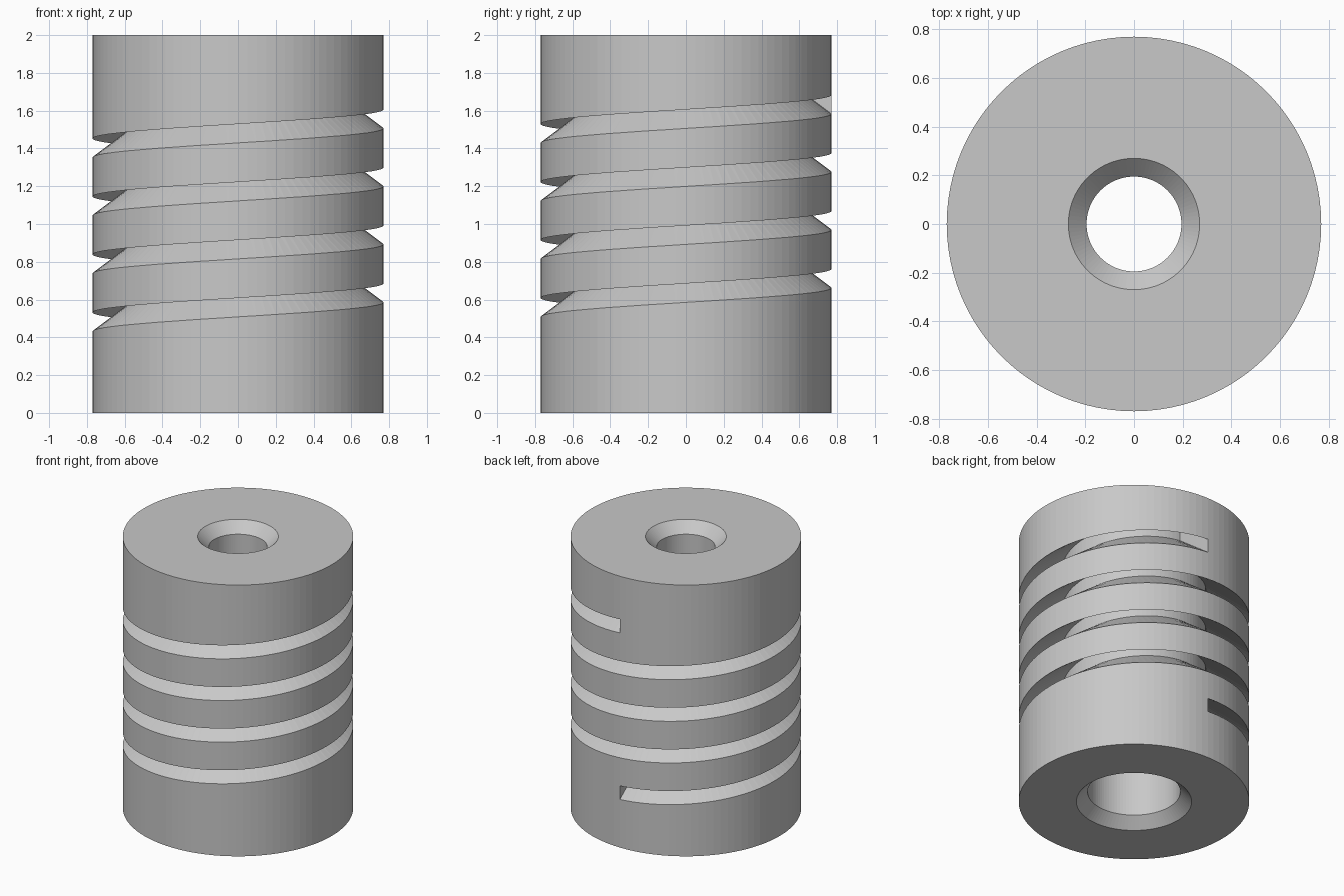
import bpy
import bmesh
import math

SIDES = 96          # facets around the axis
TURNS = 4           # turns of the helical slot
PITCH = 0.307
START_Z = 0.355     # lower lip of the slot where it begins
WIDTH = 0.10        # slot height
SLOPE = 0.75        # rise of the slot per unit of depth
RADIUS, CORE, CUT = 0.77, 0.48, 0.87

cube = bpy.data.objects.get("Cube")
if cube:
    bpy.data.objects.remove(cube, do_unlink=True)

metal = bpy.data.materials.new("grey_metal")
metal.use_nodes = True
colour = (0.58, 0.58, 0.58, 1)
metal.diffuse_color = colour
metal.node_tree.nodes["Principled BSDF"].inputs["Base Color"].default_value = colour


def sweep(name, profile, steps, closed, rise=0.0):
    """Turn a closed (radius, z) profile about the z axis from the back."""
    bm = bmesh.new()
    rings = []
    for i in range(steps if closed else steps + 1):
        a = math.pi / 2 + 2 * math.pi * i / SIDES
        rings.append([bm.verts.new((r * math.cos(a), r * math.sin(a), z + rise * i / SIDES))
                      for r, z in profile])
    n = len(profile)
    for i in range(steps):
        a, b = rings[i], rings[(i + 1) % len(rings)]
        for j in range(n):
            k = (j + 1) % n
            bm.faces.new((a[j], b[j], b[k], a[k]))
    if not closed:
        bm.faces.new(rings[0])
        bm.faces.new(rings[-1])
        bmesh.ops.triangulate(bm, faces=bm.faces[:])
    bmesh.ops.recalc_face_normals(bm, faces=bm.faces[:])
    mesh = bpy.data.meshes.new(name)
    bm.to_mesh(mesh)
    bm.free()
    mesh.materials.append(metal)
    obj = bpy.data.objects.new(name, mesh)
    bpy.context.collection.objects.link(obj)
    return obj


# Body with a stepped, chamfered bore: wide below, narrow above
body = sweep("coupling_body", [
    (RADIUS, 0), (RADIUS, 2),
    (0.27, 2), (0.195, 1.925), (0.195, 1),
    (0.31, 1), (0.31, 0.075), (0.385, 0),
], SIDES, True)

# Slanted helical slot cutter
outer_z = START_Z - SLOPE * (CUT - RADIUS)
inner_z = START_Z + SLOPE * (RADIUS - CORE)
cutter = sweep("slot_cutter", [
    (CUT, outer_z), (CUT, outer_z + WIDTH),
    (CORE, inner_z + WIDTH), (CORE, inner_z),
], SIDES * TURNS, False, PITCH)
cutter.hide_render = True

# Cut the slot, then drop the cutter
cut = body.modifiers.new("helical_slot", 'BOOLEAN')
cut.operation = 'DIFFERENCE'
cut.solver = 'EXACT'
cut.object = cutter
bpy.context.view_layer.objects.active = body
body.select_set(True)
bpy.ops.object.modifier_apply(modifier=cut.name)
bpy.data.objects.remove(cutter, do_unlink=True)
